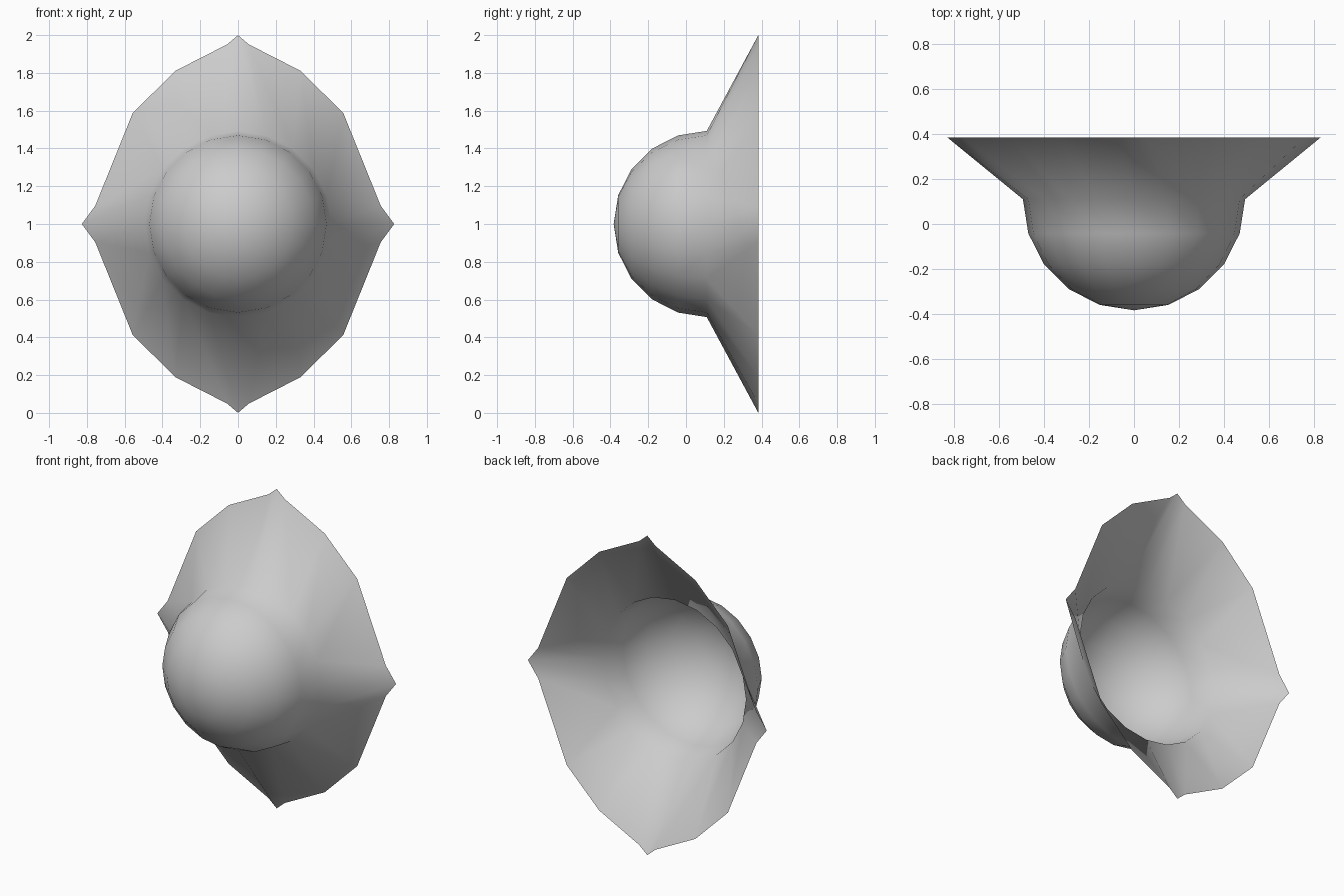
import bpy, bmesh, math

if "Cube" in bpy.data.objects:
    bpy.data.objects.remove(bpy.data.objects["Cube"])

N = 20            # sides around the bowl
R = 0.493         # bowl radius
YC, YB = 0.11, 0.383   # bowl rim and flare edge depth
ZC = 1.0
# quarter outline of the pointed flare edge (x, height above centre)
QUARTER = [(0.827, 0), (0.756, 0.096), (0.558, 0.586),
           (0.333, 0.81), (0.057, 0.951), (0, 1.0)]


def flare_point(i):
    """Mirror the quarter outline to all four quadrants."""
    q, k = divmod(i % N, 5)
    x, z = QUARTER[k] if q % 2 == 0 else QUARTER[5 - k]
    sx = -1 if q in (1, 2) else 1
    sz = -1 if q in (2, 3) else 1
    return (sx * x, YB, ZC + sz * z)


bm = bmesh.new()

# domed bowl: rings from the front pole to the rim
pole = bm.verts.new((0, YC - R, ZC))
rings = []
for j in range(1, 6):
    p = j * math.pi / 10
    r, y = R * math.sin(p), YC - R * math.cos(p)
    rings.append([bm.verts.new((r * math.cos(i * math.tau / N), y,
                                ZC + r * math.sin(i * math.tau / N)))
                  for i in range(N)])

# pointed flare around the rim
rings.append([bm.verts.new(flare_point(i)) for i in range(N)])

for i in range(N):
    k = (i + 1) % N
    bm.faces.new((pole, rings[0][i], rings[0][k]))
    for a, b in zip(rings, rings[1:]):
        bm.faces.new((a[i], b[i], b[k], a[k]))

for f in bm.faces:
    f.smooth = True

mesh = bpy.data.meshes.new("flared_dome")
bm.to_mesh(mesh)
bm.free()
obj = bpy.data.objects.new("flared_dome", mesh)
bpy.context.collection.objects.link(obj)
